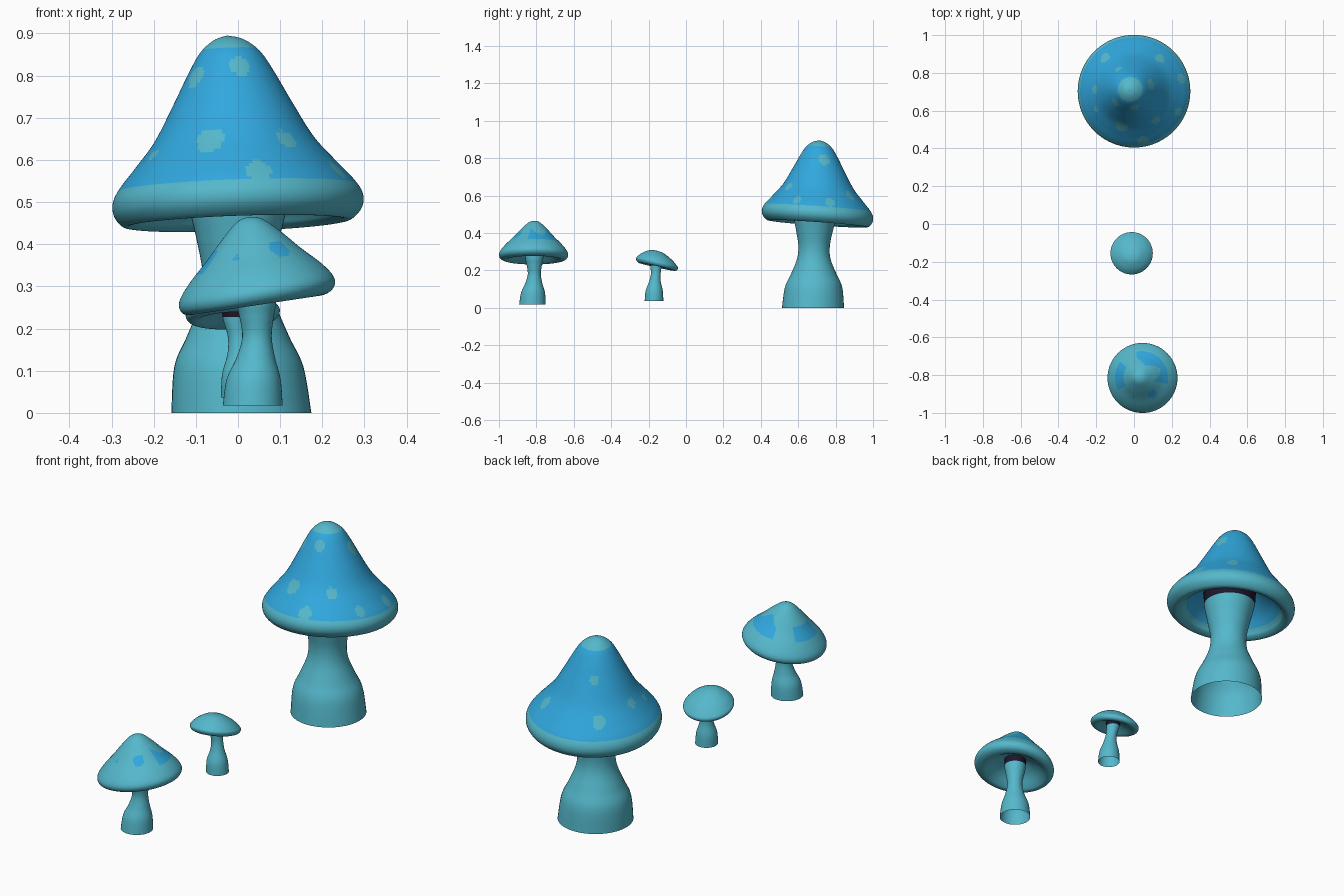
import bpy, bmesh, math

if "Cube" in bpy.data.objects:
    bpy.data.objects.remove(bpy.data.objects["Cube"])


def material(name, rgb):
    m = bpy.data.materials.new(name)
    m.diffuse_color = (*rgb, 1)
    m.use_nodes = True
    m.node_tree.nodes["Principled BSDF"].inputs["Base Color"].default_value = m.diffuse_color
    return m


TEAL, BLUE, DARK = 0, 1, 2
MATS = [material("teal", (0.09, 0.48, 0.60)),
        material("blue", (0.03, 0.39, 0.73)),
        material("dark_purple", (0.012, 0.008, 0.025))]


def smooth_path(pts, n):
    """Catmull-Rom interpolation through a profile."""
    out = []
    for i in range(len(pts) - 1):
        a, b, c, d = (pts[max(i - 1, 0)], pts[i], pts[i + 1],
                      pts[min(i + 2, len(pts) - 1)])
        for k in range(n):
            t = k / n
            out.append(tuple(0.5 * (2 * q + (r - p) * t
                             + (2 * p - 5 * q + 4 * r - s) * t * t
                             + (3 * q - p - 3 * r + s) * t ** 3)
                             for p, q, r, s in zip(a, b, c, d)))
    return out + [tuple(pts[-1])]


def lathe(name, rings, segs, place, colour):
    """Spin (r, z, ...) rings; place() positions a point, colour() picks a material."""
    bm = bmesh.new()
    loops = []
    for ring in rings:
        if ring[0] < 1e-6:
            loops.append([bm.verts.new(place(ring, 0))] * segs)
        else:
            loops.append([bm.verts.new(place(ring, math.tau * i / segs))
                          for i in range(segs)])
    for j in range(len(rings) - 1):
        r, z = [(p + q) / 2 for p, q in zip(rings[j][:2], rings[j + 1][:2])]
        for i in range(segs):
            k = (i + 1) % segs
            quad = [loops[j][i], loops[j + 1][i], loops[j + 1][k], loops[j][k]]
            f = bm.faces.new(list(dict.fromkeys(quad)))
            f.smooth = True
            f.material_index = colour(j / (len(rings) - 1), r, z,
                                      360 * (i + 0.5) / segs)
    me = bpy.data.meshes.new(name)
    bm.to_mesh(me)
    bm.free()
    for m in MATS:
        me.materials.append(m)
    ob = bpy.data.objects.new(name, me)
    bpy.context.collection.objects.link(ob)
    return ob


def cap(name, centre, apex_shift, tilt, profile, colour, segs, n):
    rmax = max(p[0] for p in profile)

    def place(ring, a):
        r, z = ring
        x, y = r * math.cos(a), r * math.sin(a)
        k = 1 - r / rmax
        return (centre[0] + x + apex_shift[0] * k,
                centre[1] + y + apex_shift[1] * k,
                z + tilt[0] * x + tilt[1] * y)
    return lathe(name, smooth_path(profile, n), segs, place, colour)


def stem(name, profile, dark_from):
    """Profile rows are radius, height, centre x, centre y."""
    def place(ring, a):
        r, z, cx, cy = ring
        return (cx + r * math.cos(a), cy + r * math.sin(a), z)
    return lathe(name, smooth_path(profile, 6), 48, place,
                 lambda t, r, z, a: DARK if z > dark_from else TEAL)


def spot_hit(spots, r, z, a):
    for sa, sz, size in spots:
        da = math.radians((a - sa + 180) % 360 - 180)
        if math.hypot(r * da, (z - sz) * 1.1) < size:
            return True
    return False


# Large mushroom: blue cap with teal rim, tip and spots (angle, height, size)
LARGE_SPOTS = [(253, .635, .033), (308, .633, .025), (281, .552, .03),
               (283, .815, .025), (218, .795, .026), (207, .61, .016),
               (15, .79, .032), (15, .56, .026), (50, .605, .026),
               (130, .6, .028), (178, .635, .022), (335, .56, .022),
               (122, .755, .02)]


def large_colour(t, r, z, a):
    if t > 0.86:
        return BLUE
    if t > 0.6 or z < 0.535 or z > 0.862:
        return TEAL
    return TEAL if spot_hit(LARGE_SPOTS, r, z, a) else BLUE


cap("large_cap", (0, .703), (-.025, .012), (.035, -.07),
    [(0, .895), (.035, .885), (.07, .857), (.1, .81), (.14, .735), (.188, .65),
     (.237, .59), (.28, .54), (.297, .507), (.293, .475), (.268, .45),
     (.238, .458), (.22, .48), (.175, .53), (.1, .585)],
    large_colour, 160, 7)
stem("large_stem",
     [(.166, 0, .008, .679), (.153, .11, .002, .682), (.122, .18, .0, .683),
      (.09, .26, 0, .683), (.084, .33, 0, .685), (.098, .41, 0, .687),
      (.112, .47, 0, .69), (.12, .52, 0, .693), (.122, .59, 0, .695)], .5)


# Medium mushroom: teal cap with blue patches
def medium_colour(t, r, z, a):
    if t > 0.5:
        return TEAL
    if 143 < a < 207 and .092 < r < .142:
        return BLUE
    if (a < 100 or a > 345) and .09 + .02 * math.sin(math.radians(a * 4)) < r < .14:
        return BLUE
    return BLUE if spot_hit([(306, .38, .023), (250, .372, .008)], r, z, a) else TEAL


cap("medium_cap", (.045, -.815), (-.022, .005), (.15, 0),
    [(0, .465), (.03, .456), (.07, .42), (.112, .375), (.153, .335), (.179, .302),
     (.185, .28), (.175, .262), (.152, .255), (.13, .265), (.09, .295), (.04, .318)],
    medium_colour, 128, 6)
stem("medium_stem",
     [(.071, .017, .035, -.821), (.064, .08, .037, -.818), (.046, .13, .042, -.814),
      (.035, .18, .045, -.811), (.041, .23, .044, -.811), (.048, .265, .043, -.811),
      (.051, .325, .043, -.811)], .285)

# Small mushroom: plain teal cap
cap("small_cap", (-.0125, -.155), (0, -.005), (.045, -.22),
    [(0, .307), (.04, .299), (.08, .275), (.104, .252), (.112, .238),
     (.105, .223), (.087, .22), (.055, .236), (.02, .252)],
    lambda t, r, z, a: TEAL, 64, 5)
stem("small_stem",
     [(.05, .037, .01, -.171), (.046, .09, .008, -.17), (.031, .14, .006, -.166),
      (.026, .18, .002, -.162), (.03, .22, -.005, -.16), (.035, .26, -.006, -.159)],
     .228)
